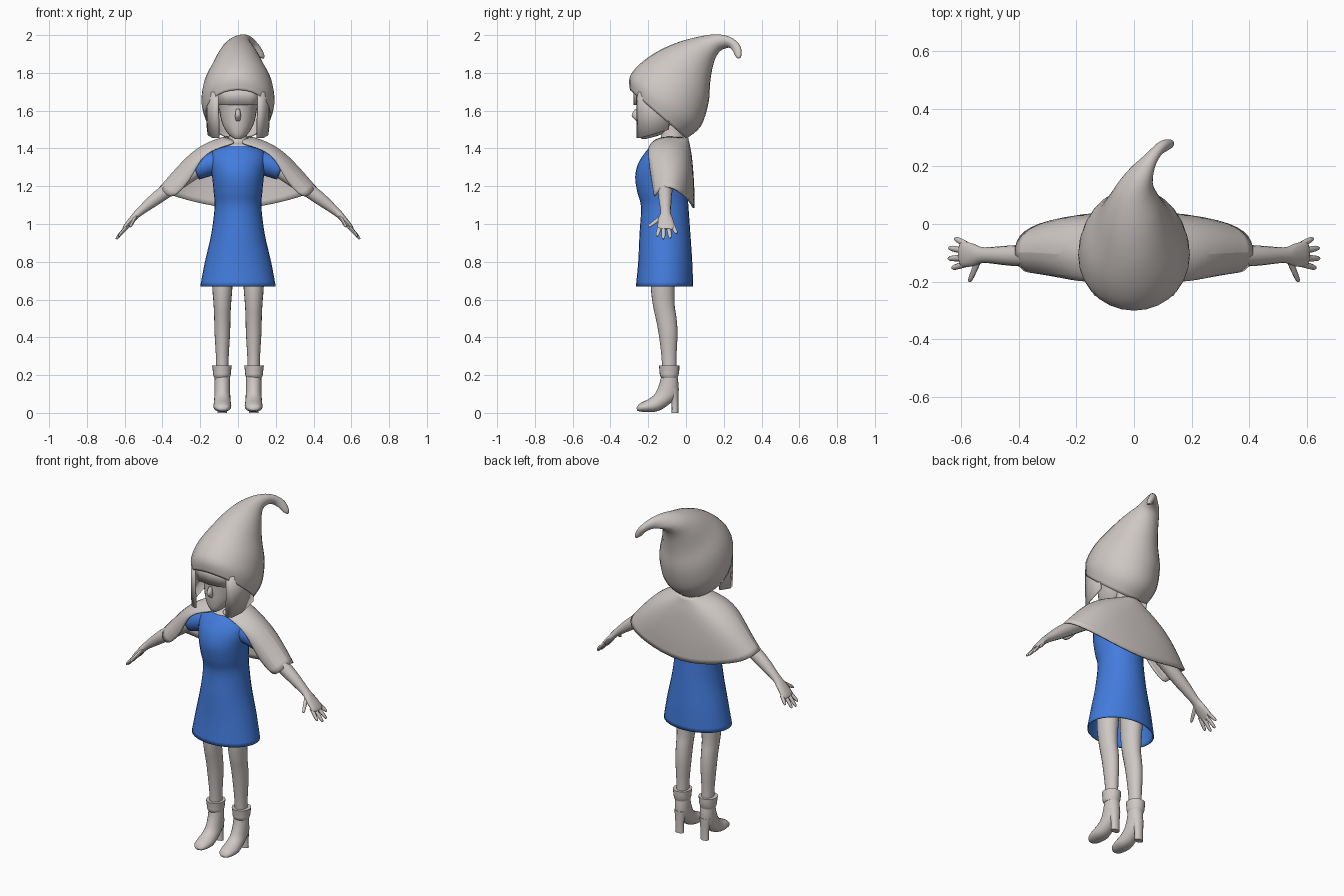
import bpy, math
from mathutils import Vector

if "Cube" in bpy.data.objects:
    bpy.data.objects.remove(bpy.data.objects["Cube"])


def material(name, rgb):
    m = bpy.data.materials.new(name)
    m.diffuse_color = (*rgb, 1)
    m.use_nodes = True
    m.node_tree.nodes["Principled BSDF"].inputs["Base Color"].default_value = m.diffuse_color
    return m


GREY = material("warm_grey", (0.62, 0.575, 0.555))
BLUE = material("dress_blue", (0.055, 0.2, 0.72))


def finish(name, verts, faces, mat, mirror=False, thick=0, subsurf=0, angle=50):
    me = bpy.data.meshes.new(name)
    me.from_pydata(verts, [], faces)
    me.materials.append(mat)
    ob = bpy.data.objects.new(name, me)
    bpy.context.collection.objects.link(ob)
    bpy.ops.object.select_all(action='DESELECT')
    ob.select_set(True)
    bpy.context.view_layer.objects.active = ob
    bpy.ops.object.mode_set(mode='EDIT')
    bpy.ops.mesh.select_all(action='SELECT')
    bpy.ops.mesh.normals_make_consistent(inside=False)
    bpy.ops.object.mode_set(mode='OBJECT')
    bpy.ops.object.shade_smooth_by_angle(angle=math.radians(angle))
    if mirror:
        ob.modifiers.new("mirror", 'MIRROR')
    if subsurf:
        s = ob.modifiers.new("smooth", 'SUBSURF')
        s.levels = s.render_levels = subsurf
    if thick:
        s = ob.modifiers.new("cloth", 'SOLIDIFY')
        s.thickness = thick
        s.offset = 0
    return ob


def spline(keys, n=4):
    """Smooth curve through tuples of any length."""
    out = []
    for i in range(len(keys) - 1):
        p = [keys[max(0, min(len(keys) - 1, i + k))] for k in (-1, 0, 1, 2)]
        for s in range(n):
            t = s / n
            out.append(tuple(
                0.5 * (2 * b + (c - a) * t + (2 * a - 5 * b + 4 * c - d) * t * t
                       + (3 * b - a - 3 * c + d) * t ** 3)
                for a, b, c, d in zip(*p)))
    return out + [tuple(keys[-1])]


def skin(name, rings, mat, caps=(True, True), **kw):
    n = len(rings[0])
    verts = [p for r in rings for p in r]
    faces = [(i * n + j, i * n + (j + 1) % n, (i + 1) * n + (j + 1) % n, (i + 1) * n + j)
             for i in range(len(rings) - 1) for j in range(n)]
    if caps[0]:
        faces.append(tuple(range(n)))
    if caps[1]:
        faces.append(tuple(range(len(verts) - n, len(verts))))
    return finish(name, verts, faces, mat, **kw)


def loft(name, keys, mat, seg=28, **kw):
    """Keys: x centre, front y, front z, back y, back z, half width."""
    rings = []
    for x, fy, fz, by, bz, w in spline(keys):
        ring = []
        for j in range(seg):
            a = 2 * math.pi * j / seg
            t = (1 + math.sin(a)) / 2
            ring.append((x + w * math.cos(a), by + (fy - by) * t, bz + (fz - bz) * t))
        rings.append(ring)
    return skin(name, rings, mat, **kw)


def level(x, rows):
    """Horizontal rings: z, front y, back y, half width."""
    return [(x, f, z, b, z, w) for z, f, b, w in rows]


def limb(name, keys, mat, seg=14, **kw):
    """Keys: x, y, z, half breadth, half thickness."""
    keys = spline(keys, 3)
    rings, normal = [], Vector((0.66, 0, 0.75))
    for i, k in enumerate(keys):
        t = Vector(keys[min(i + 1, len(keys) - 1)][:3]) - Vector(keys[max(i - 1, 0)][:3])
        side = normal.cross(t).normalized()
        up = t.cross(side).normalized()
        rings.append([Vector(k[:3]) + side * k[3] * math.cos(2 * math.pi * j / seg)
                      + up * k[4] * math.sin(2 * math.pi * j / seg) for j in range(seg)])
    return skin(name, rings, mat, mirror=True, **kw)


def sheet(name, cols, mat, **kw):
    n = len(cols[0])
    faces = [(i * n + j, (i + 1) * n + j, (i + 1) * n + j + 1, i * n + j + 1)
             for i in range(len(cols) - 1) for j in range(n - 1)]
    return finish(name, [p for c in cols for p in c], faces, mat, **kw)


# Pointed hood with a curled tip
loft("hood", [
    (0, -.293, 1.71, .0, 1.455, .172), (0, -.293, 1.78, .075, 1.52, .19),
    (0, -.235, 1.85, .115, 1.64, .175), (0, -.14, 1.915, .125, 1.76, .13),
    (0, -.03, 1.962, .145, 1.86, .092), (.005, .08, 1.99, .175, 1.915, .058),
    (.03, .165, 2.0, .212, 1.935, .036), (.062, .235, 1.985, .235, 1.935, .024),
    (.097, .282, 1.945, .252, 1.917, .019), (.12, .29, 1.905, .265, 1.89, .014),
    (.13, .286, 1.882, .276, 1.88, .005)], GREY, caps=(False, True), thick=.008)

# Head, nose, hair and neck
loft("head", level(0, [
    (1.45, -.235, -.215, .015), (1.475, -.25, -.13, .05), (1.53, -.258, -.06, .083),
    (1.62, -.262, .01, .102), (1.7, -.262, .03, .11), (1.77, -.2, .02, .09)]), GREY)
loft("nose", level(0, [
    (1.545, -.262, -.24, .012), (1.575, -.288, -.24, .015),
    (1.61, -.268, -.24, .01)]), GREY, seg=12)
sheet("fringe", [[(x, y, 1.73), (x, y, 1.63)] for x, y in
                 ((-.11, -.25), (-.06, -.268), (0, -.274), (.06, -.268), (.11, -.25))],
      GREY, thick=.01)
sheet("side_lock", [[(x, y, 1.7), (x, y, 1.6), (x * .97, y, z)] for x, y, z in
                    ((.102, -.258, 1.455), (.135, -.245, 1.455), (.16, -.19, 1.47),
                     (.165, -.09, 1.5))], GREY, mirror=True, thick=.01)
loft("neck", level(0, [
    (1.36, -.19, 0, .12), (1.415, -.18, 0, .09), (1.445, -.135, -.01, .052),
    (1.56, -.13, -.03, .045)]), GREY)

# Dress with short sleeves
loft("dress", level(0, [
    (.67, -.262, .035, .197), (.8, -.25, .03, .172), (.95, -.243, .02, .138),
    (1.09, -.235, .01, .121), (1.17, -.255, .005, .126), (1.25, -.266, 0, .134),
    (1.32, -.25, 0, .145), (1.375, -.215, 0, .14), (1.412, -.185, -.01, .088)]),
     BLUE, caps=(False, False), thick=.006)
limb("sleeve", [(.09, -.11, 1.33, .07, .055), (.16, -.11, 1.315, .065, .06),
                (.228, -.11, 1.29, .06, .056)], BLUE, seg=20, caps=(True, False), thick=.006)

# Cape: columns from the front edge over the shoulder to the back
half = [
    [(0, -.18, 1.43), (.11, -.197, 1.405), (.2, -.195, 1.35), (.245, -.18, 1.235), (.345, -.16, 1.13)],
    [(.045, -.15, 1.45), (.15, -.185, 1.41), (.23, -.19, 1.35), (.30, -.18, 1.255), (.385, -.17, 1.16)],
    [(.075, -.10, 1.46), (.17, -.11, 1.435), (.255, -.11, 1.385), (.34, -.10, 1.30), (.42, -.10, 1.21)],
    [(.07, -.04, 1.455), (.15, -.03, 1.425), (.235, -.01, 1.355), (.32, -.01, 1.265), (.395, -.025, 1.165)],
    [(.045, 0, 1.455), (.11, .02, 1.39), (.17, .028, 1.31), (.22, .03, 1.22), (.27, .02, 1.125)]]
back = [[(0, .01, 1.455), (0, .028, 1.37), (0, .035, 1.28), (0, .045, 1.18), (0, .05, 1.065)]]
other = [[(-x, y, z) for x, y, z in c] for c in reversed(half)]
sheet("cape", half + back + other, GREY, subsurf=2, thick=.01)

# Arms and hands
limb("arm", [(.14, -.11, 1.34, .045, .045), (.26, -.11, 1.26, .042, .042),
             (.42, -.11, 1.145, .036, .036), (.52, -.108, 1.065, .027, .022),
             (.555, -.108, 1.03, .038, .018), (.595, -.105, .985, .045, .013),
             (.605, -.105, .972, .03, .008)], GREY)
for label, base, tip in (("little", (.585, -.07, .99), (.622, -.05, .95)),
                         ("ring", (.59, -.093, .985), (.643, -.083, .925)),
                         ("middle", (.59, -.118, .985), (.645, -.12, .92)),
                         ("index", (.583, -.138, .99), (.632, -.153, .935)),
                         ("thumb", (.54, -.125, 1.04), (.572, -.2, .985))):
    b, t = Vector(base), Vector(tip)
    limb(label + "_finger", [(*b, .012, .01), (*b.lerp(t, .8), .0095, .008),
                             (*t, .004, .004)], GREY, seg=8)

# Legs, ankle cuffs, boots and heels
loft("leg", level(.083, [
    (.2, -.125, -.05, .033), (.3, -.13, -.05, .034), (.42, -.145, -.045, .041),
    (.5, -.16, -.05, .043), (.57, -.175, -.06, .046), (.66, -.186, -.06, .053),
    (.8, -.19, -.05, .06)]), GREY, seg=20, mirror=True)
loft("ankle_cuff", level(.085, [
    (.185, -.13, -.045, .04), (.2, -.138, -.04, .046), (.22, -.14, -.036, .048),
    (.25, -.143, -.035, .052)]), GREY, seg=20, mirror=True)
loft("boot", [
    (.083, -.13, .2, -.045, .2, .04), (.083, -.142, .15, -.04, .14, .041),
    (.083, -.165, .1, -.05, .085, .042), (.083, -.195, .075, -.11, .03, .045),
    (.083, -.225, .06, -.165, .006, .047), (.083, -.25, .045, -.235, .006, .036),
    (.083, -.262, .025, -.258, .012, .016)], GREY, seg=20, mirror=True)
loft("heel", level(.083, [
    (0, -.076, -.04, .026), (.06, -.078, -.04, .026), (.13, -.1, -.038, .036)]),
     GREY, seg=12, mirror=True)
